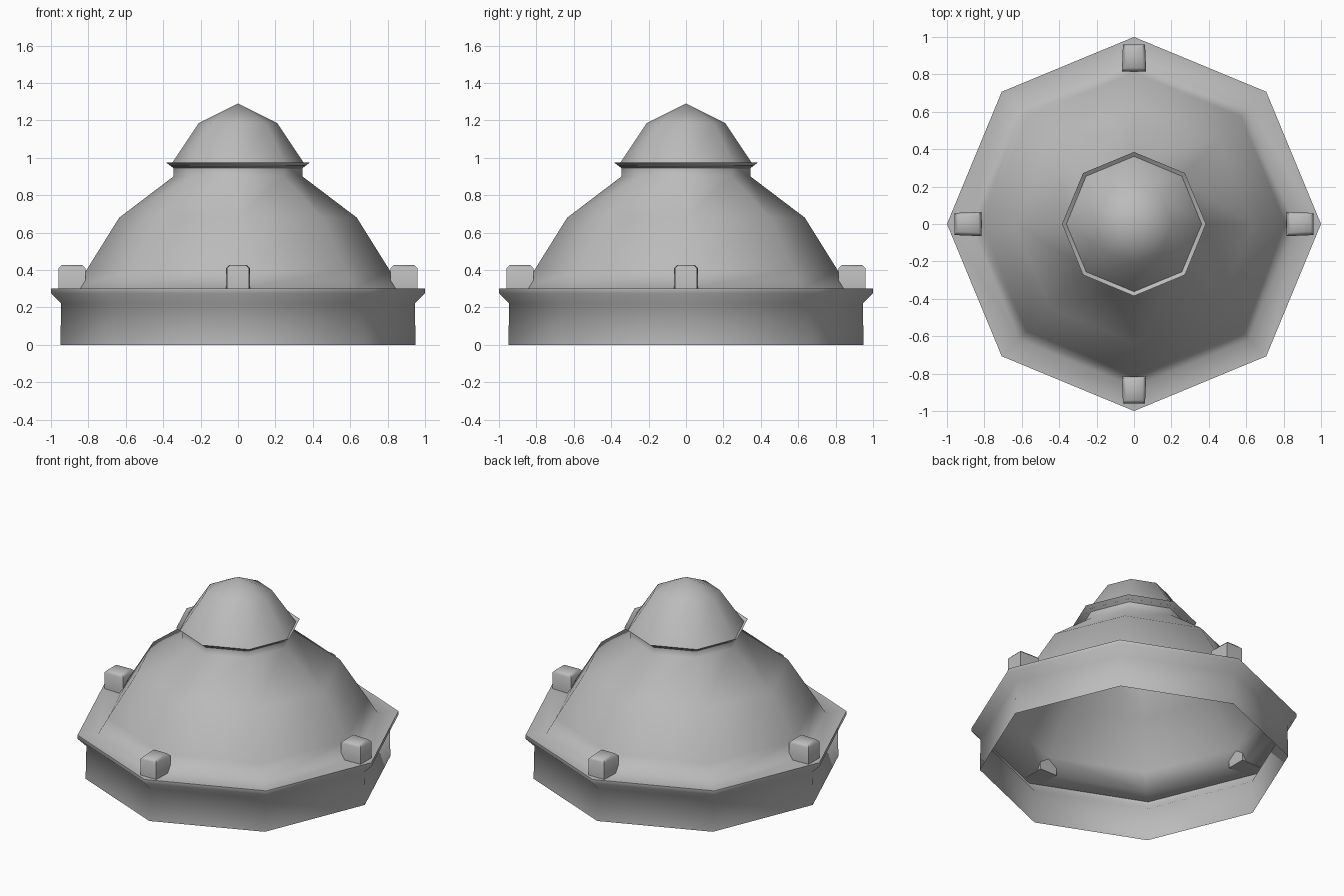
import bpy, bmesh, math
from mathutils import Matrix, Vector

default_cube = bpy.data.objects.get("Cube")
if default_cube:
    bpy.data.objects.remove(default_cube, do_unlink=True)

SIDES = 8

# Single grey material
grey = bpy.data.materials.new("plain_grey")
grey.use_nodes = True
colour = (0.5, 0.5, 0.5, 1.0)
grey.diffuse_color = colour
grey.node_tree.nodes["Principled BSDF"].inputs["Base Color"].default_value = colour


def finish(name, bm, angle):
    """Turn a bmesh into a smooth shaded object."""
    mesh = bpy.data.meshes.new(name)
    bm.to_mesh(mesh)
    bm.free()
    mesh.materials.append(grey)
    obj = bpy.data.objects.new(name, mesh)
    bpy.context.collection.objects.link(obj)
    bpy.ops.object.select_all(action='DESELECT')
    bpy.context.view_layer.objects.active = obj
    obj.select_set(True)
    bpy.ops.object.shade_smooth_by_angle(angle=math.radians(angle))
    return obj


def lathe(name, profile, angle=80):
    """Turn a (radius, height) profile, listed upwards, into an octagonal shell."""
    bm = bmesh.new()
    rings = []
    for r, z in profile:
        turns = [math.tau * i / SIDES for i in range(SIDES)]
        rings.append([bm.verts.new((r * math.cos(t), r * math.sin(t), z)) for t in turns])
    for low, high in zip(rings, rings[1:]):
        for i in range(SIDES):
            j = (i + 1) % SIDES
            bm.faces.new((low[i], low[j], high[j], high[i]))
    bmesh.ops.remove_doubles(bm, verts=bm.verts, dist=0.0001)
    return finish(name, bm, angle)


def knob(name, turn):
    """Small chamfered block, wider towards the centre, on the flange."""
    bm = bmesh.new()
    bmesh.ops.create_cube(bm, size=1)
    for v in bm.verts:
        width = 0.13 if v.co.x < 0 else 0.118
        v.co = Vector((v.co.x * 0.145, v.co.y * width, v.co.z * 0.13))
    top_edges = [e for e in bm.edges if all(v.co.z > 0 for v in e.verts)]
    bmesh.ops.bevel(bm, geom=top_edges, offset=0.018, segments=1, affect='EDGES')
    place = Matrix.Rotation(turn, 4, 'Z') @ Matrix.Translation((0.888, 0, 0.362))
    bm.transform(place)
    return finish(name, bm, 50)


# Open base wall flaring out to the flange edge
lathe("base_wall", [(0.95, 0), (0.945, 0.22), (1.0, 0.275), (1.0, 0.3)])

# Flat flange running into the hollow dome and its short neck
lathe("dome_shell", [(1.0, 0.3), (0.87, 0.3), (0.81, 0.4), (0.635, 0.68),
                     (0.345, 0.9), (0.345, 0.95)])

# Thin flared lip under the cap
lathe("cap_lip", [(0.345, 0.945), (0.385, 0.975)])

# Pointed cap
lathe("cap", [(0.362, 0.957), (0.21, 1.185), (0, 1.29)])

# Four knobs on alternate corners of the flange
for n, side in enumerate(("left", "back", "right", "front")):
    knob(side + "_knob", n * math.pi / 2)
